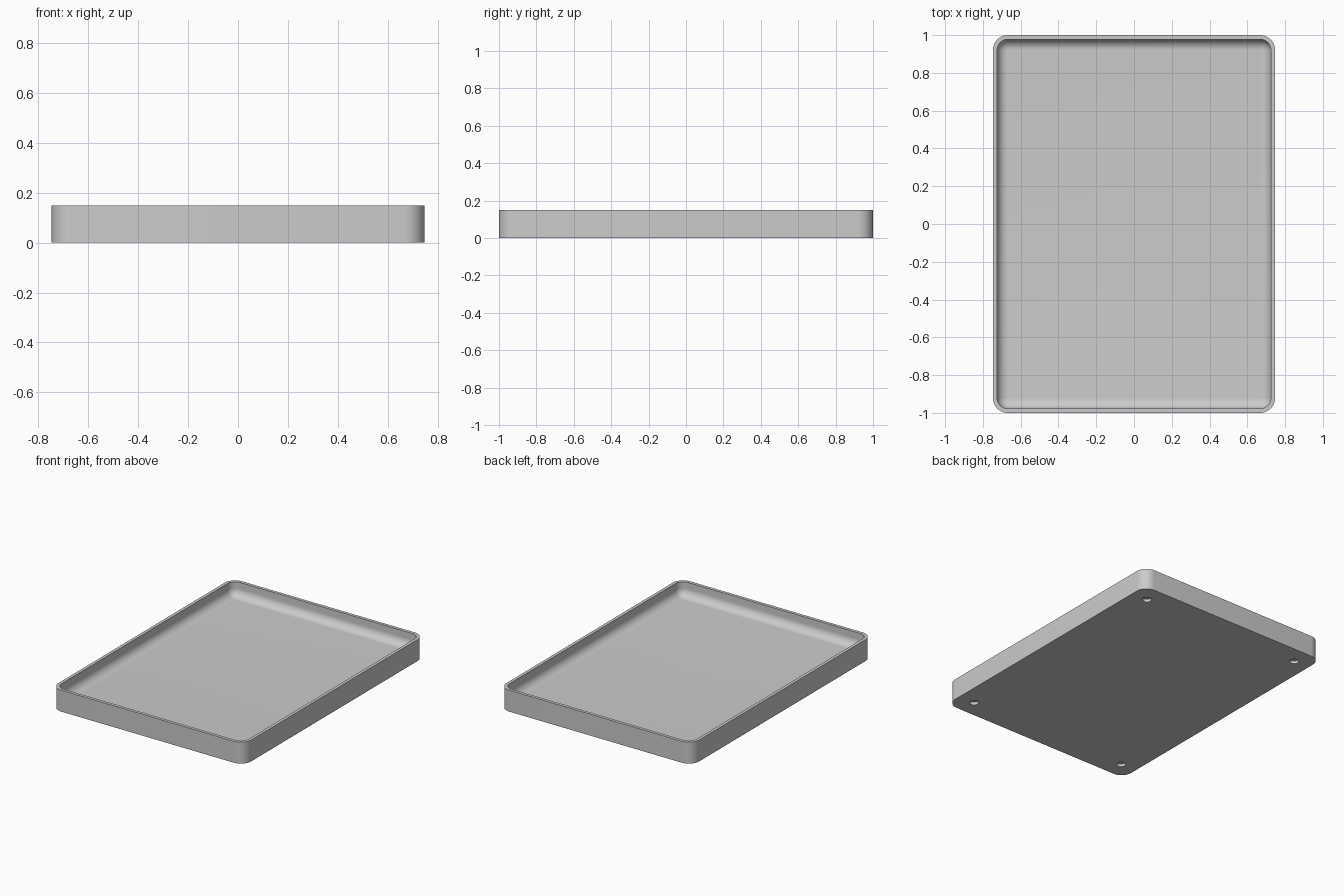
import bpy, bmesh, math

HALF_X, HALF_Y, HEIGHT = 0.747, 1.0, 0.15
CORNER, WALL, FLOOR, FILLET = 0.08, 0.022, 0.05, 0.056

cube = bpy.data.objects.get("Cube")
if cube:
    bpy.data.objects.remove(cube, do_unlink=True)

grey = bpy.data.materials.new("light grey")
grey.use_nodes = True
colour = (0.6, 0.6, 0.6, 1)
grey.diffuse_color = colour
grey.node_tree.nodes["Principled BSDF"].inputs["Base Color"].default_value = colour


def add_object(name, bm):
    bmesh.ops.recalc_face_normals(bm, faces=bm.faces)
    mesh = bpy.data.meshes.new(name)
    bm.to_mesh(mesh)
    bm.free()
    mesh.materials.append(grey)
    obj = bpy.data.objects.new(name, mesh)
    bpy.context.collection.objects.link(obj)
    return obj


def rounded_loop(bm, inset, z, steps=12):
    """Ring of vertices round a rounded rectangle, moved inwards by inset."""
    radius = CORNER - inset
    ring = []
    for quarter, (sx, sy) in enumerate([(1, 1), (-1, 1), (-1, -1), (1, -1)]):
        for i in range(steps + 1):
            a = (quarter + i / steps) * math.pi / 2
            x = sx * (HALF_X - CORNER) + radius * math.cos(a)
            y = sy * (HALF_Y - CORNER) + radius * math.sin(a)
            ring.append(bm.verts.new((x, y, z)))
    return ring


# Tray: outer wall, flat rim, inner wall and rounded fillet down to the floor
profile = [(0, 0), (0, HEIGHT), (WALL, HEIGHT)]
for i in range(13):
    a = i / 12 * math.pi / 2
    profile.append((WALL + FILLET * (1 - math.cos(a)),
                    FLOOR + FILLET * (1 - math.sin(a))))
bm = bmesh.new()
rings = [rounded_loop(bm, inset, z) for inset, z in profile]
for low, high in zip(rings, rings[1:]):
    for i in range(len(low)):
        j = (i + 1) % len(low)
        bm.faces.new((low[i], low[j], high[j], high[i]))
bm.faces.new(rings[0])
bm.faces.new(rings[-1])
tray = add_object("tray", bm)

# Four shallow round recesses under the corners
bm = bmesh.new()
for sx in (-1, 1):
    for sy in (-1, 1):
        made = bmesh.ops.create_cone(bm, cap_ends=True, segments=32,
                                     radius1=0.03, radius2=0.03, depth=0.04)
        bmesh.ops.translate(bm, verts=made["verts"], vec=(sx * 0.625, sy * 0.875, 0))
cutter = add_object("recess_cutter", bm)
cutter.hide_render = True

bpy.ops.object.select_all(action="DESELECT")
tray.select_set(True)
bpy.context.view_layer.objects.active = tray
cut = tray.modifiers.new("recesses", "BOOLEAN")
cut.operation = "DIFFERENCE"
cut.solver = "EXACT"
cut.object = cutter
bpy.ops.object.modifier_apply(modifier=cut.name)
bpy.data.objects.remove(cutter, do_unlink=True)
bpy.ops.object.shade_smooth_by_angle(angle=math.radians(30))
